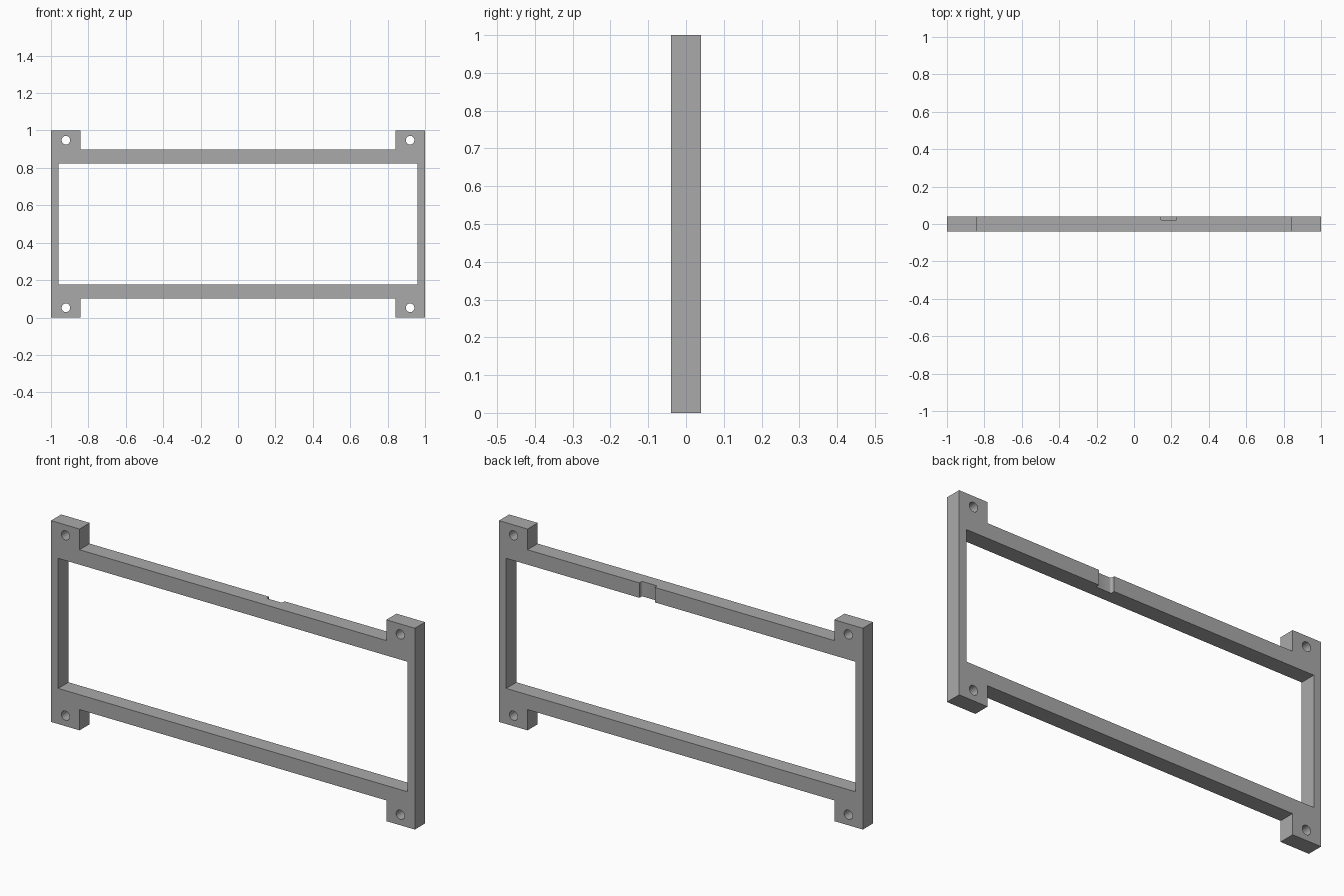
import bpy, bmesh, math
from mathutils import Matrix, Vector

if "Cube" in bpy.data.objects:
    bpy.data.objects.remove(bpy.data.objects["Cube"], do_unlink=True)

HALF_DEPTH = 0.04
FOOT_X, RAIL_Z = 0.843, 0.397      # inner edge of the tabs, outer edge of the rails
OPEN_X, OPEN_Z = 0.96, 0.323       # half size of the opening
CENTRE = Vector((0, 0, 0.5))

grey = bpy.data.materials.new("plain grey")
grey.use_nodes = True
grey.diffuse_color = (0.4, 0.4, 0.4, 1)
grey.node_tree.nodes["Principled BSDF"].inputs["Base Color"].default_value = (0.4, 0.4, 0.4, 1)


def prism(name, points, extrude):
    """Closed outline of 3D points pushed along a vector."""
    bm = bmesh.new()
    face = bm.faces.new([bm.verts.new(p) for p in points])
    new = bmesh.ops.extrude_face_region(bm, geom=[face], use_keep_orig=True)["geom"]
    bmesh.ops.translate(bm, vec=extrude, verts=[v for v in new if isinstance(v, bmesh.types.BMVert)])
    bmesh.ops.recalc_face_normals(bm, faces=bm.faces)
    mesh = bpy.data.meshes.new(name)
    bm.to_mesh(mesh)
    bm.free()
    mesh.materials.append(grey)
    obj = bpy.data.objects.new(name, mesh)
    bpy.context.collection.objects.link(obj)
    return obj


def front_prism(name, outline, half_depth):
    points = [CENTRE + Vector((x, -half_depth, z)) for x, z in outline]
    return prism(name, points, (0, 2 * half_depth, 0))


def cut(target, cutter):
    mod = target.modifiers.new("cut", 'BOOLEAN')
    mod.operation, mod.solver, mod.object = 'DIFFERENCE', 'EXACT', cutter
    bpy.context.view_layer.objects.active = target
    bpy.ops.object.modifier_apply(modifier=mod.name)
    bpy.data.objects.remove(cutter, do_unlink=True)


# Frame outline: one corner tab, mirrored into all four quadrants
quarter = [(1, 0.5), (FOOT_X, 0.5), (FOOT_X, RAIL_Z)]
outline = []
for sx, sz in ((1, 1), (-1, 1), (-1, -1), (1, -1)):
    corner = [(sx * x, sz * z) for x, z in quarter]
    outline += corner if sx * sz > 0 else corner[::-1]
frame = front_prism("mounting_frame", outline, HALF_DEPTH)

# Large rectangular opening
cut(frame, front_prism("opening_cutter", [(sx * OPEN_X, sz * OPEN_Z) for sx, sz in
                                          ((1, 1), (-1, 1), (-1, -1), (1, -1))], 0.1))

# Round screw hole in each tab
for sx in (-1, 1):
    for sz in (-1, 1):
        ring = [(sx * 0.92 + 0.023 * math.cos(a), sz * 0.448 + 0.023 * math.sin(a))
                for a in (i * math.tau / 32 for i in range(32))]
        cut(frame, front_prism("hole_cutter", ring, 0.1))

# Shallow notch with rounded inner corners, in the back of the upper rail
left, right, floor, r = 0.143, 0.228, 0.02, 0.008
arc = [i * math.pi / 8 for i in range(5)]
notch = [(left, 0.1)]
notch += [(left + r - r * math.cos(a), floor + r - r * math.sin(a)) for a in arc]
notch += [(right - r + r * math.sin(a), floor + r - r * math.cos(a)) for a in arc]
notch += [(right, 0.1)]
cut(frame, prism("notch_cutter", [(x, y, 0.7) for x, y in notch], (0, 0, 0.4)))

# Smooth the holes while keeping the edges crisp
bpy.ops.object.select_all(action='DESELECT')
frame.select_set(True)
bpy.context.view_layer.objects.active = frame
bpy.ops.object.shade_smooth_by_angle(angle=math.radians(30))
